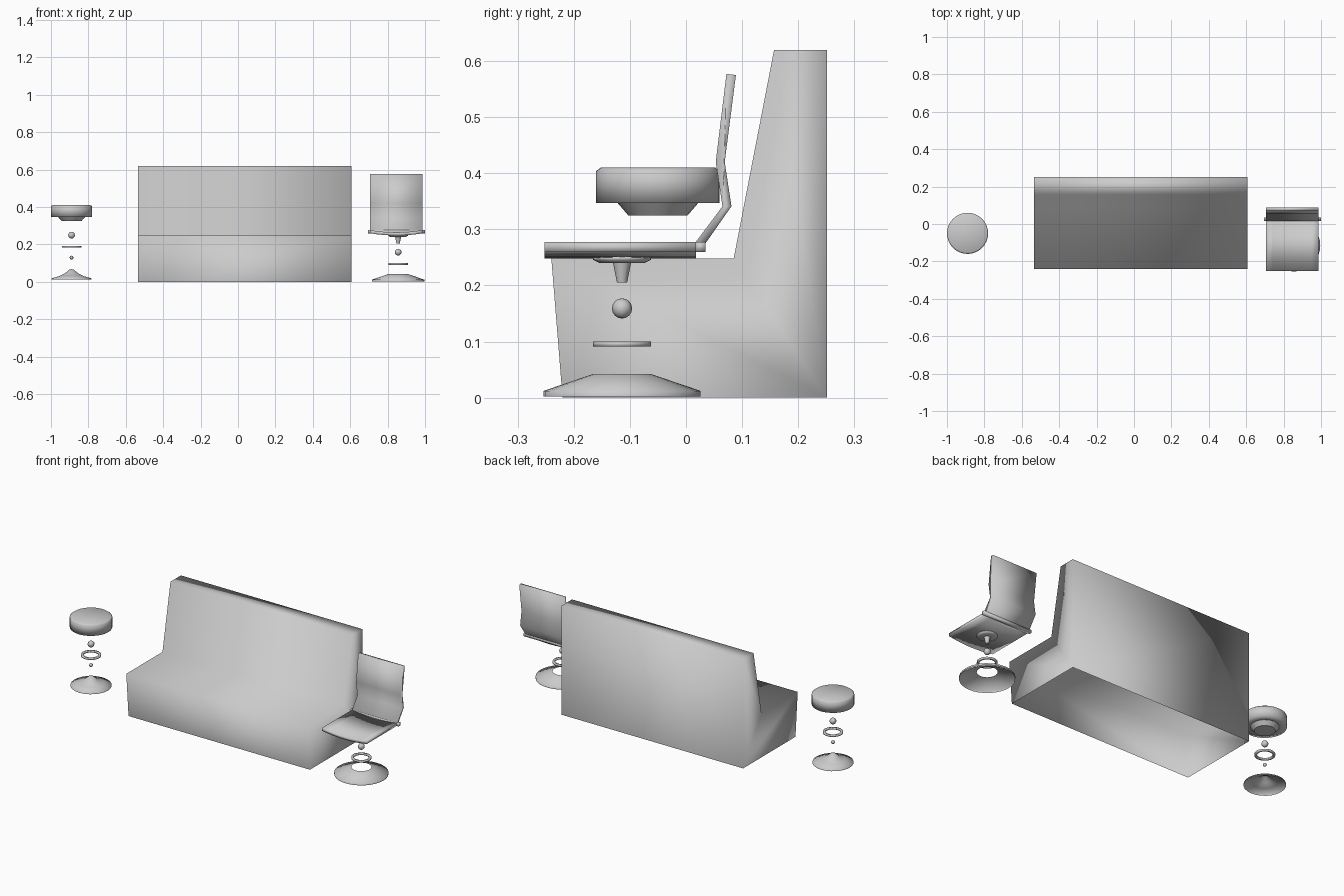
import bpy, math

if "Cube" in bpy.data.objects:
    bpy.data.objects.remove(bpy.data.objects["Cube"])

def finish(name, verts, faces, angle=40):
    me = bpy.data.meshes.new(name)
    me.from_pydata(verts, [], faces)
    me.update()
    ob = bpy.data.objects.new(name, me)
    bpy.context.collection.objects.link(ob)
    bpy.ops.object.select_all(action='DESELECT')
    ob.select_set(True)
    bpy.context.view_layer.objects.active = ob
    bpy.ops.object.mode_set(mode='EDIT')
    bpy.ops.mesh.select_all(action='SELECT')
    bpy.ops.mesh.remove_doubles(threshold=1e-5)
    bpy.ops.mesh.normals_make_consistent(inside=False)
    bpy.ops.object.mode_set(mode='OBJECT')
    if angle >= 180:
        bpy.ops.object.shade_smooth()
    else:
        bpy.ops.object.shade_smooth_by_angle(angle=math.radians(angle))
    return ob

def lathe(name, cx, cy, profile, n=24, closed=False, angle=180):
    """Revolve (radius, z) points about a vertical axis."""
    verts = [(cx + r * math.cos(2 * math.pi * i / n), cy + r * math.sin(2 * math.pi * i / n), z)
             for r, z in profile for i in range(n)]
    m = len(profile)
    faces = []
    for j in range(m if closed else m - 1):
        k = (j + 1) % m
        for i in range(n):
            h = (i + 1) % n
            faces.append((j * n + i, j * n + h, k * n + h, k * n + i))
    return finish(name, verts, faces, angle)

def ball(name, x, y, z, r):
    bpy.ops.mesh.primitive_uv_sphere_add(segments=8, ring_count=8, radius=r, location=(x, y, z))
    bpy.context.object.name = name
    bpy.ops.object.shade_smooth()

def extrude(name, profile, x0, x1, steps=1, dip=0.0, open_last=False):
    """Extrude a (y, z) outline along x, optionally sagging or leaving the last side open."""
    n = len(profile)
    verts = []
    for s in range(steps + 1):
        t = s / steps
        drop = dip * (1 - (2 * t - 1) ** 2)
        verts += [(x0 + (x1 - x0) * t, y, z - drop) for y, z in profile]
    faces = [tuple(range(n)), tuple(range(steps * n, steps * n + n))]
    for s in range(steps):
        for i in range(n - 1 if open_last else n):
            j = (i + 1) % n
            faces.append((s * n + i, s * n + j, (s + 1) * n + j, (s + 1) * n + i))
    return finish(name, verts, faces, 180)

# Bench, hollow underneath
extrude("bench", [(-0.22, 0), (-0.24, 0.248), (0.085, 0.248), (0.157, 0.62),
                  (0.251, 0.62), (0.251, 0)], -0.535, 0.607, open_last=True)

# Round stool
SX, SY = -0.89, -0.05
lathe("stool_seat", SX, SY, [(0, 0.41), (0.102, 0.41), (0.11, 0.404), (0.11, 0.347), (0.072, 0.347)], 32)
lathe("stool_cup", SX, SY, [(0.072, 0.347), (0.053, 0.325), (0, 0.325)], angle=40)
ball("stool_upper_joint", SX, SY, 0.25, 0.018)
lathe("stool_footring", SX, SY, [(0.052, 0.183), (0.052, 0.192), (0.04, 0.192), (0.04, 0.183)], closed=True)
ball("stool_lower_joint", SX, SY, 0.13, 0.01)
lathe("stool_base", SX, SY, [(0, 0.068), (0.012, 0.066), (0.035, 0.046), (0.065, 0.031),
                             (0.106, 0.019), (0.106, 0.013)])

# Chair pedestal
CX, CY = 0.856, -0.114
lathe("chair_plate", CX, CY, [(0, 0.251), (0.052, 0.251), (0.052, 0.246), (0.04, 0.24), (0, 0.24)])
lathe("chair_stem", CX, CY, [(0.016, 0.24), (0.009, 0.205), (0, 0.205)], 12, angle=40)
ball("chair_joint", CX, CY, 0.159, 0.018)
lathe("chair_footring", CX, CY, [(0.052, 0.091), (0.052, 0.1), (0.04, 0.1), (0.04, 0.091)], closed=True)
# Pedestal foot, open at the top and underneath
lathe("chair_base", CX, CY, [(0.052, 0.042), (0.14, 0.012), (0.14, 0.002)], 32)

# Chair shell
extrude("chair_seat", [(-0.252, 0.277), (0.018, 0.277), (0.018, 0.26),
                       (-0.252, 0.26)], 0.706, 0.987, 8, 0.012)
extrude("chair_backrest", [(0.017, 0.277), (0.065, 0.341), (0.053, 0.42), (0.072, 0.577), (0.089, 0.575),
                           (0.069, 0.42), (0.081, 0.341), (0.034, 0.274), (0.025, 0.262)],
        0.706, 0.987)
extrude("chair_hinge_bar", [(0.017, 0.26), (0.017, 0.277), (0.035, 0.277), (0.035, 0.26)],
        0.695, 0.999)
